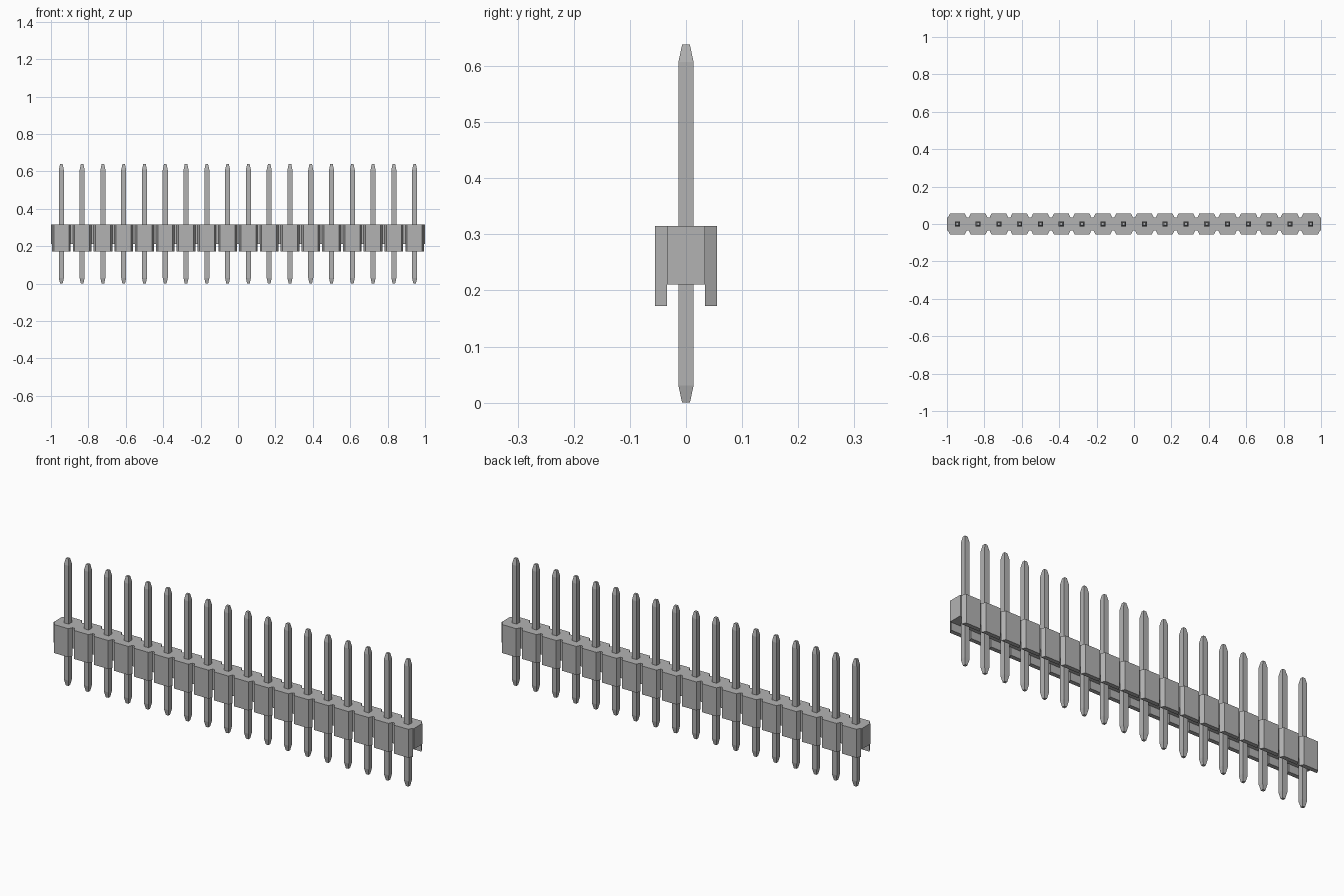
import bpy
import bmesh

if "Cube" in bpy.data.objects:
    bpy.data.objects.remove(bpy.data.objects["Cube"])

COUNT = 18
PITCH = 2 / COUNT
TOP, CORE_BOTTOM, LEG_BOTTOM = 0.315, 0.211, 0.172
INNER, OUTER = 0.034, 0.055          # half depths of core and ribs
FACE, ROOT = 0.04, 0.05              # half widths of a rib, outside and at the core
PIN, TIP, TAPER, HEIGHT = 0.0135, 0.007, 0.031, 0.638

grey = bpy.data.materials.new("plain grey")
grey.use_nodes = True
colour = (0.45, 0.45, 0.45, 1)
grey.diffuse_color = colour
grey.node_tree.nodes["Principled BSDF"].inputs["Base Color"].default_value = colour


def finish(name, bm):
    bmesh.ops.recalc_face_normals(bm, faces=bm.faces)
    mesh = bpy.data.meshes.new(name)
    bm.to_mesh(mesh)
    bm.free()
    mesh.materials.append(grey)
    obj = bpy.data.objects.new(name, mesh)
    bpy.context.collection.objects.link(obj)


def prism(bm, outline, low, high):
    """Extrude an outline in x and y upwards."""
    face = bm.faces.new([bm.verts.new((x, y, low)) for x, y in outline])
    new = bmesh.ops.extrude_face_region(bm, geom=[face])["geom"]
    verts = [v for v in new if isinstance(v, bmesh.types.BMVert)]
    bmesh.ops.translate(bm, verts=verts, vec=(0, 0, high - low))


centres = [(i + 0.5) * PITCH - 1 for i in range(COUNT)]

# Housing core: one outline with ribs along both sides
front = [(-1, -INNER)]
for cx in centres:
    front += [(cx - ROOT, -INNER), (cx - FACE, -OUTER),
              (cx + FACE, -OUTER), (cx + ROOT, -INNER)]
front.append((1, -INNER))
back = [(-x, -y) for x, y in front]
bm = bmesh.new()
prism(bm, front + back, CORE_BOTTOM, TOP)
finish("housing", bm)

# Feet: the ribs carried on below the core
for name, side in (("front_feet", -1), ("back_feet", 1)):
    bm = bmesh.new()
    for cx in centres:
        prism(bm, [(cx - ROOT, side * INNER), (cx - FACE, side * OUTER),
                   (cx + FACE, side * OUTER), (cx + ROOT, side * INNER)],
              LEG_BOTTOM, CORE_BOTTOM)
    finish(name, bm)

# Pins: square bars tapered at both ends
for i, cx in enumerate(centres):
    bm = bmesh.new()
    rings = []
    for z, r in ((0, TIP), (TAPER, PIN), (HEIGHT - TAPER, PIN), (HEIGHT, TIP)):
        rings.append([bm.verts.new((cx + sx * r, sy * r, z))
                      for sx, sy in ((-1, -1), (1, -1), (1, 1), (-1, 1))])
    for a, b in zip(rings, rings[1:]):
        for k in range(4):
            n = (k + 1) % 4
            bm.faces.new((a[k], a[n], b[n], b[k]))
    bm.faces.new(rings[0])
    bm.faces.new(rings[-1])
    finish(f"pin_{i + 1}", bm)
